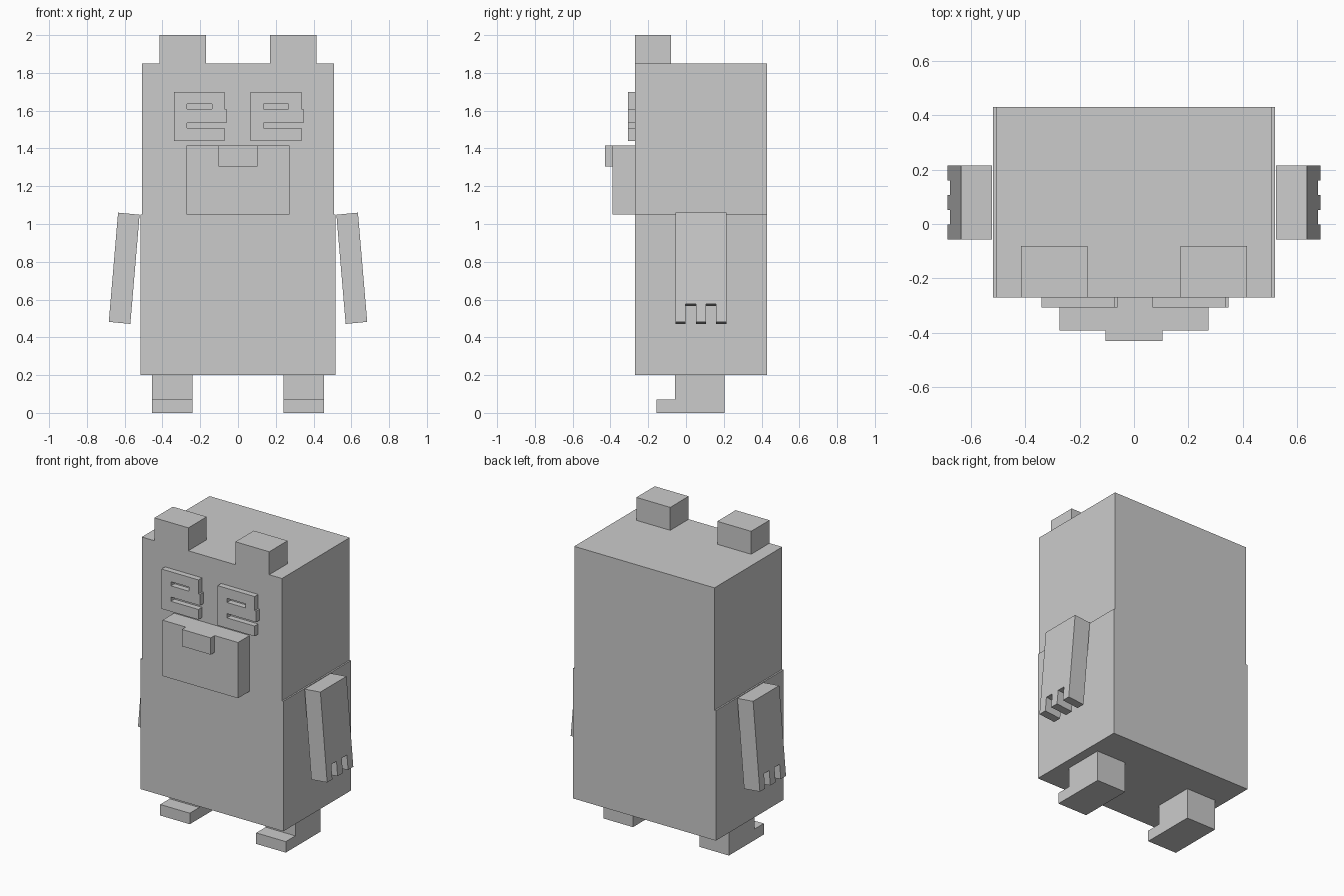
import bpy, bmesh
from mathutils import Vector

if "Cube" in bpy.data.objects:
    bpy.data.objects.remove(bpy.data.objects["Cube"], do_unlink=True)

GREY = (0.6, 0.6, 0.6, 1)
grey = bpy.data.materials.new("plain_grey")
grey.use_nodes = True
grey.diffuse_color = GREY
grey.node_tree.nodes["Principled BSDF"].inputs["Base Color"].default_value = GREY


def finish(name, bm):
    bmesh.ops.recalc_face_normals(bm, faces=bm.faces)
    mesh = bpy.data.meshes.new(name)
    bm.to_mesh(mesh)
    bm.free()
    mesh.materials.append(grey)
    obj = bpy.data.objects.new(name, mesh)
    bpy.context.collection.objects.link(obj)
    return obj


def extrude(bm, faces, offset):
    """Give flat faces a thickness."""
    ext = bmesh.ops.extrude_face_region(bm, geom=faces, use_keep_orig=True)
    verts = [g for g in ext["geom"] if isinstance(g, bmesh.types.BMVert)]
    bmesh.ops.translate(bm, verts=verts, vec=offset)


def prism(name, points, offset):
    bm = bmesh.new()
    face = bm.faces.new([bm.verts.new(p) for p in points])
    extrude(bm, [face], Vector(offset))
    return finish(name, bm)


def box(name, x, y, z):
    corners = [(x[0], y[0], z[0]), (x[1], y[0], z[0]),
               (x[1], y[0], z[1]), (x[0], y[0], z[1])]
    return prism(name, corners, (0, y[1] - y[0], 0))


FRONT, BACK = -0.27, 0.43

# Body: the lower part is slightly wider than the head, with a flush front
outline = [(0.517, 0.2), (0.517, 1.05), (0.507, 1.05), (0.507, 1.85)]
outline += [(-x, z) for x, z in reversed(outline)]
prism("body", [(x, FRONT, z) for x, z in outline], (0, BACK - FRONT, 0))

# Muzzle and nose
box("muzzle", (-0.273, 0.273), (-0.39, FRONT), (1.05, 1.415))
box("nose", (-0.104, 0.104), (-0.43, -0.39), (1.305, 1.415))

for side, s in (("left", 1), ("right", -1)):
    # Ear
    box(side + "_ear", (s * 0.17, s * 0.415), (FRONT, -0.08), (1.85, 2.0))

    # Leg with a low toe in front
    profile = [(-0.155, 0), (0.205, 0), (0.205, 0.2),
               (-0.057, 0.2), (-0.057, 0.072), (-0.155, 0.072)]
    prism(side + "_leg", [(s * 0.24, y, z) for y, z in profile], (s * 0.214, 0, 0))

    # Tilted arm ending in three square fingers
    top = Vector((s * 0.635, 0, 1.06))
    tip = Vector((s * 0.684, 0, 0.482))
    y0, width = -0.056, 0.27
    strip = width / 5
    shape = [(y0 + width, 0), (y0, 0)]
    for i in range(5):
        reach = 1.0 if i % 2 == 0 else 0.835
        shape += [(y0 + i * strip, reach), (y0 + (i + 1) * strip, reach)]
    points = [top.lerp(tip, t) + Vector((0, y, 0)) for y, t in shape]
    prism(side + "_arm", points, (s * -0.114, 0, -0.011))

# Eyes: square plates with a closed slot and a slot open to one side
ROWS = ["###.", "#.#.", "####", "#...", "###."]
COLS = [0, 0.069, 0.201, 0.268, 0.279]
LEVELS = [1.70, 1.635, 1.608, 1.535, 1.507, 1.44]
for name, x0 in (("left_eye", 0.067), ("right_eye", -0.339)):
    bm = bmesh.new()
    grid = [[bm.verts.new((x0 + x, FRONT, z)) for x in COLS] for z in LEVELS]
    cells = [bm.faces.new((grid[r][c], grid[r + 1][c],
                           grid[r + 1][c + 1], grid[r][c + 1]))
             for r, row in enumerate(ROWS) for c, mark in enumerate(row) if mark == "#"]
    loose = [v for v in bm.verts if not v.link_faces]
    bmesh.ops.delete(bm, geom=loose, context="VERTS")
    extrude(bm, cells, Vector((0, -0.037, 0)))
    finish(name, bm)
